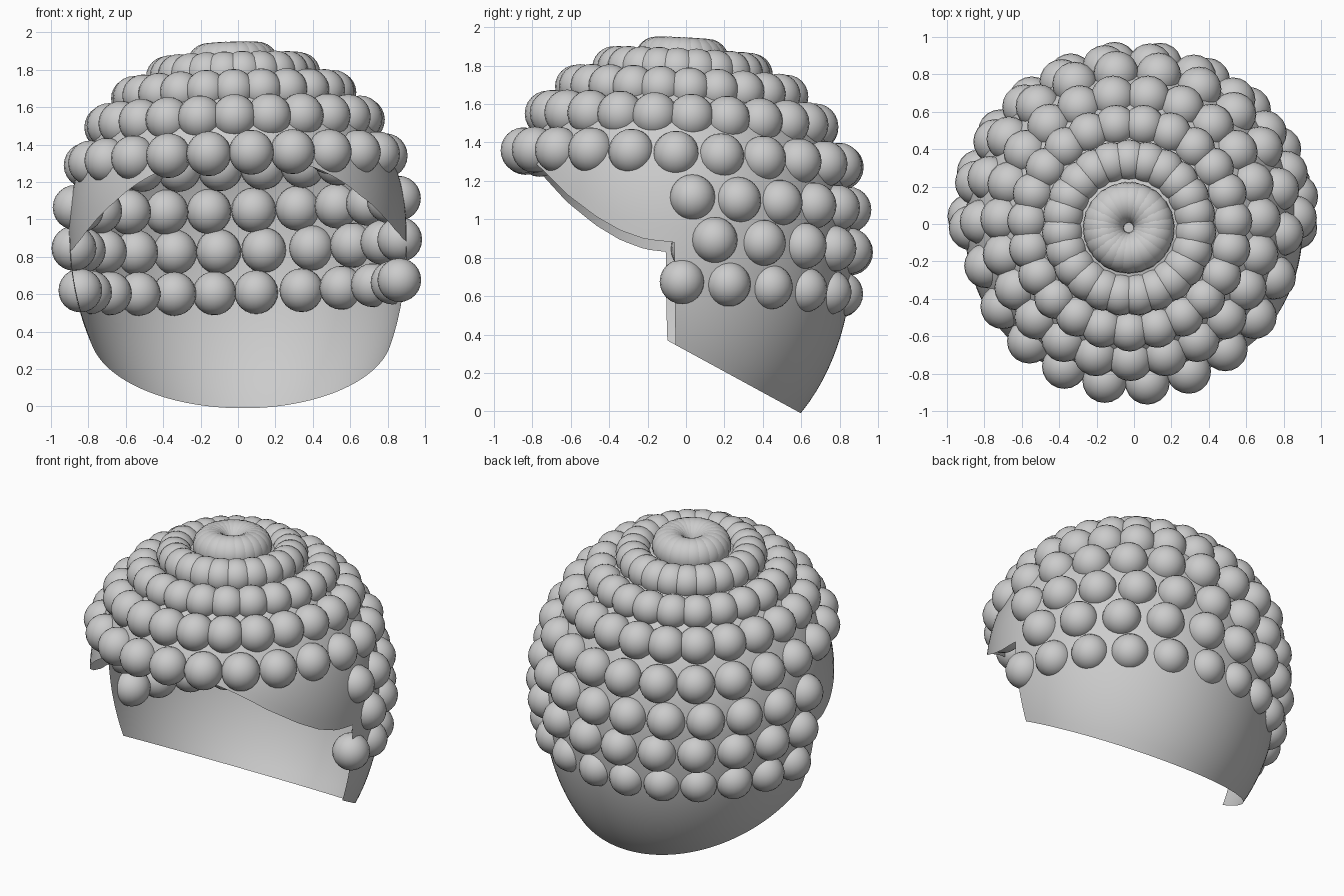
import bpy, bmesh
from math import sin, cos, asin, pi, radians
from mathutils import Matrix, Vector

if "Cube" in bpy.data.objects:
    bpy.data.objects.remove(bpy.data.objects["Cube"])


def place(x, y, z, roll=0.03):
    """Slight lean of the whole hairpiece."""
    return Vector((x - 0.03 * (z - 0.9), y - 0.02, z + roll * x - 0.05 * y))


def base(z):
    return 0.91 if z > 0.93 else 1.22


def radius(z):
    p = 2.15 if z > 0.93 else 2.1
    return 0.893 * max(0.0, 1 - abs((z - 0.93) / base(z)) ** p) ** (1 / p)


def hairline(y):
    pts = [(-0.95, 1.38), (-0.84, 1.31), (-0.73, 1.21), (-0.6, 1.08), (-0.45, 0.97),
           (-0.32, 0.90), (-0.19, 0.86), (-0.03, 0.85)]
    if y >= pts[-1][0]:
        return pts[-1][1]
    for (a, u), (b, v) in zip(pts, pts[1:]):
        if y <= b:
            return u + (v - u) * (y - a) / (b - a)


def nape(y):
    return 0.327 - 0.495 * y


def solve(limit, phi):
    z = 0.6
    for _ in range(60):
        z = 0.5 * z + 0.5 * limit(-radius(z) * cos(phi))
    return z


def finish(bm, name):
    bmesh.ops.remove_doubles(bm, verts=bm.verts, dist=0.0005)
    me = bpy.data.meshes.new(name)
    bm.to_mesh(me)
    bm.free()
    for f in me.polygons:
        f.use_smooth = True
    ob = bpy.data.objects.new(name, me)
    bpy.context.collection.objects.link(ob)
    return ob


def grid(bm, cols):
    rows = [[bm.verts.new(p) for p in c] for c in cols]
    for a, b in zip(rows, rows[1:]):
        for i in range(len(a) - 1):
            bm.faces.new((a[i], b[i], b[i + 1], a[i + 1]))


def point(phi, z, roll=0.03):
    r = radius(z)
    return place(r * sin(phi) * 1.01, -r * cos(phi), z, roll)


# Thin hair cap: dome above the hairline, then the back and sideburns
START, END = radians(87.5), radians(275.5)
side = [START + (END - START) * i / 64 for i in range(65)]
front = [END + (2 * pi + START - END) * i / 64 for i in range(65)]
bm = bmesh.new()
upper = []
for phi in side + front[1:]:
    zb = solve(hairline, phi)
    t0 = asin((zb - 0.93) / base(zb))
    col = []
    for j in range(25):
        s = sin(t0 + (pi / 2 - t0) * j / 24)
        col.append(point(phi, 0.93 + s * (0.91 if s > 0 else 1.22)))
    upper.append(col)
grid(bm, upper)
lower = []
for phi in side:
    za, zb = solve(nape, phi), solve(hairline, phi)
    # the roll fades out towards the level nape edge
    lower.append([point(phi, za + (zb - za) * j / 14, 0.03 * j / 14) for j in range(15)])
grid(bm, lower)
finish(bm, "hair_cap")


# Rows of round curls
def curl_row(name, rx, ry, z, size, angles):
    bm = bmesh.new()
    for a in angles:
        phi = radians(a)
        p = place(rx * sin(phi), -ry * cos(phi), z)
        bmesh.ops.create_uvsphere(bm, u_segments=20, v_segments=12, radius=size,
                                  matrix=Matrix.Translation(p))
    finish(bm, name)


def span(start, mid, end, n, m):
    return ([start + (mid - start) * i / n for i in range(n)] +
            [mid + (end - mid) * i / m for i in range(m + 1)])


# Full rings around the crown: radii, height, curl size, phase, count
for i, (rx, ry, z, size, phase, n) in enumerate([
        (0.135, 0.135, 1.835, 0.11, 0, 23), (0.355, 0.36, 1.77, 0.112, 8, 23),
        (0.545, 0.55, 1.665, 0.112, 0, 23), (0.685, 0.70, 1.515, 0.12, 0, 23),
        (0.80, 0.83, 1.315, 0.12, 6, 22)]):
    curl_row(f"crown_curls_{i + 1}", rx, ry, z, size,
             [phase + 360 * k / n for k in range(n)])

# Partial rows around the back
curl_row("back_curls_upper", 0.865, 0.87, 1.09, 0.12, span(93.5, 174, 270, 5, 6))
curl_row("back_curls_middle", 0.88, 0.88, 0.875, 0.12, span(101, 171, 266, 4, 6))
curl_row("back_curls_lower", 0.855, 0.83, 0.65, 0.117, span(90, 174, 264, 5, 6))
